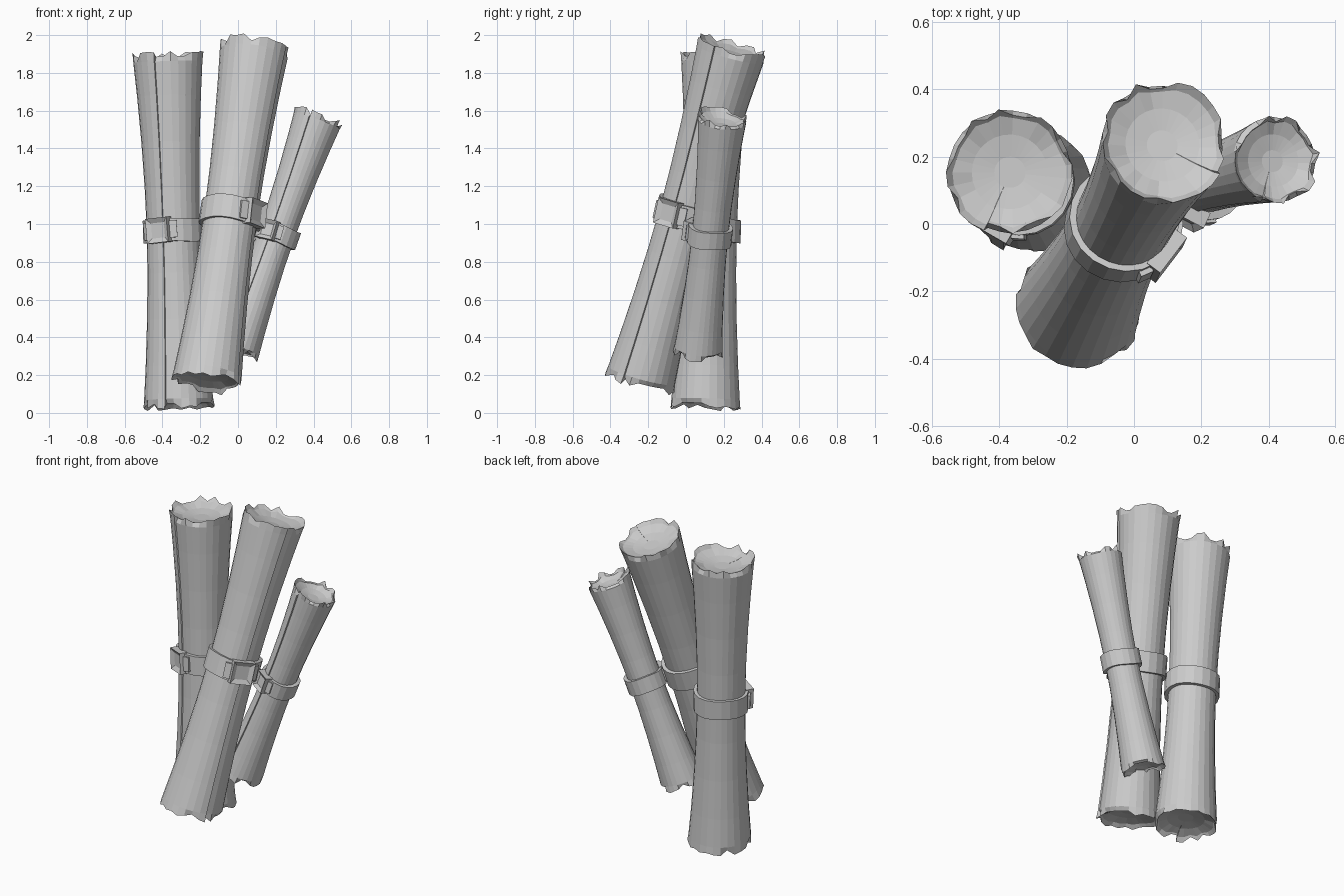
import bpy, bmesh, math, random
from mathutils import Vector, Matrix

if "Cube" in bpy.data.objects:
    bpy.data.objects.remove(bpy.data.objects["Cube"])

random.seed(4)
N = 28


def finish(bm, name, frame):
    bmesh.ops.recalc_face_normals(bm, faces=bm.faces)
    me = bpy.data.meshes.new(name)
    bm.to_mesh(me)
    bm.free()
    ob = bpy.data.objects.new(name, me)
    ob.matrix_world = frame
    bpy.context.collection.objects.link(ob)
    return ob


def bridge(bm, a, b):
    for i in range(len(a)):
        j = (i + 1) % len(a)
        bm.faces.new((a[i], a[j], b[j], b[i]))


# Rolled paper: flared tube, ragged rims, dished ends, one overlapping seam
def roll(name, frame, length, r_end, r_mid, seam):
    bm = bmesh.new()
    ts = [0, .025, .12, .25, .38, .5, .62, .75, .88, .975, 1]
    # ragged edge offsets (radial, axial) per end
    rag = {}
    for end in (0, 1):
        rag[end] = []
        for i in range(N):
            notch = random.random() < .35
            rag[end].append((-.018 if notch else random.uniform(-.002, .004),
                             .022 if notch else random.uniform(-.008, .008)))
    angles = [seam + 2 * math.pi * i / (N - 1) for i in range(N - 1)]
    angles.append(seam + 2 * math.pi - .01)
    rings = []

    def ring(radius, z, rim=None, k=1.0):
        vs = []
        for i, a in enumerate(angles):
            dr, dz = rag[rim][i] if rim is not None else (0, 0)
            step = .009 * (i / (N - 1) - .5)
            r = radius * (1 + step / r_end) + dr * k
            sign = -1 if rim == 1 else 1
            vs.append(bm.verts.new((r * math.cos(a), r * math.sin(a), z + sign * dz * k)))
        return vs

    def cap(end):
        s = 1 if end == 0 else -1
        z0 = end * length
        inner = [ring(r_end * .9, z0 + s * .022, end, .4),
                 ring(r_end * .6, z0 + s * .045),
                 ring(r_end * .25, z0 + s * .055)]
        return inner

    rings += cap(0)[::-1]
    for t in ts:
        r = r_mid + (r_end - r_mid) * abs(2 * t - 1) ** 1.8
        rings.append(ring(r, t * length, int(t) if t in (0, 1) else None))
    rings += cap(1)
    for a, b in zip(rings, rings[1:]):
        bridge(bm, a, b)
    bm.faces.new(rings[0])
    bm.faces.new(rings[-1])
    return finish(bm, name, frame)


# Strap: closed rectangular section swept round the waist
def strap(name, frame, z, r, h, thick):
    bm = bmesh.new()
    n = 20
    section = [(r, -h / 2), (r + thick, -h / 2), (r + thick, h / 2), (r, h / 2)]
    loops = []
    for k, (rad, dz) in enumerate(section):
        loops.append([])
        for i in range(n):
            a = 2 * math.pi * i / n
            wob = .004 * math.sin(3 * a + z)
            loops[-1].append(bm.verts.new((rad * math.cos(a), rad * math.sin(a), z + dz + wob)))
    for k in range(4):
        bridge(bm, loops[k], loops[(k + 1) % 4])
    return finish(bm, name, frame)


# Clasp: square plate with a recessed centre and two strap tabs
def clasp(name, frame, z, r, size, angle):
    bm = bmesh.new()
    bmesh.ops.create_cube(bm, size=1)
    bmesh.ops.scale(bm, vec=(.05, size, size * 1.02), verts=bm.verts)
    front = max(bm.faces, key=lambda f: f.calc_center_median().x)
    bmesh.ops.inset_region(bm, faces=[front], thickness=size * .28)
    bmesh.ops.translate(bm, vec=(-.015, 0, 0), verts=front.verts)
    for s in (-1, 1):
        tab = bmesh.ops.create_cube(bm, size=1)['verts']
        bmesh.ops.scale(bm, vec=(.03, size * .3, size * .7), verts=tab)
        bmesh.ops.rotate(bm, matrix=Matrix.Rotation(s * .5, 3, 'Z'), verts=tab)
        bmesh.ops.translate(bm, vec=(-.018, s * size * .6, 0), verts=tab)
    place = Matrix.Rotation(angle, 4, 'Z') @ Matrix.Translation((r, 0, z)) @ Matrix.Rotation(.06, 4, 'X')
    return finish(bm, name, frame @ place)


# name, bottom centre, top centre, end radius, waist radius, clasp angle, strap height
scrolls = [
    ("left", (-.31, .10, .025), (-.37, .155, 1.905), .187, .141, -120, .12),
    ("middle", (-.165, -.245, .155), (.092, .248, 1.945), .187, .143, -37, .125),
    ("right", (-.02, .06, .312), (.43, .192, 1.575), .132, .097, -117, .095),
]
for name, lo, hi, r_end, r_mid, ang, h in scrolls:
    lo, hi = Vector(lo), Vector(hi)
    axis = hi - lo
    length = axis.length
    turn = Vector((0, 0, 1)).rotation_difference(axis).to_matrix().to_4x4()
    frame = Matrix.Translation(lo) @ turn
    a = math.radians(ang)
    roll(name + "_scroll", frame, length, r_end, r_mid, a + .12)
    strap(name + "_strap", frame, length * .5, r_mid - .004, h, .026)
    clasp(name + "_clasp", frame, length * .5, r_mid + .016, h * 1.08, a)
